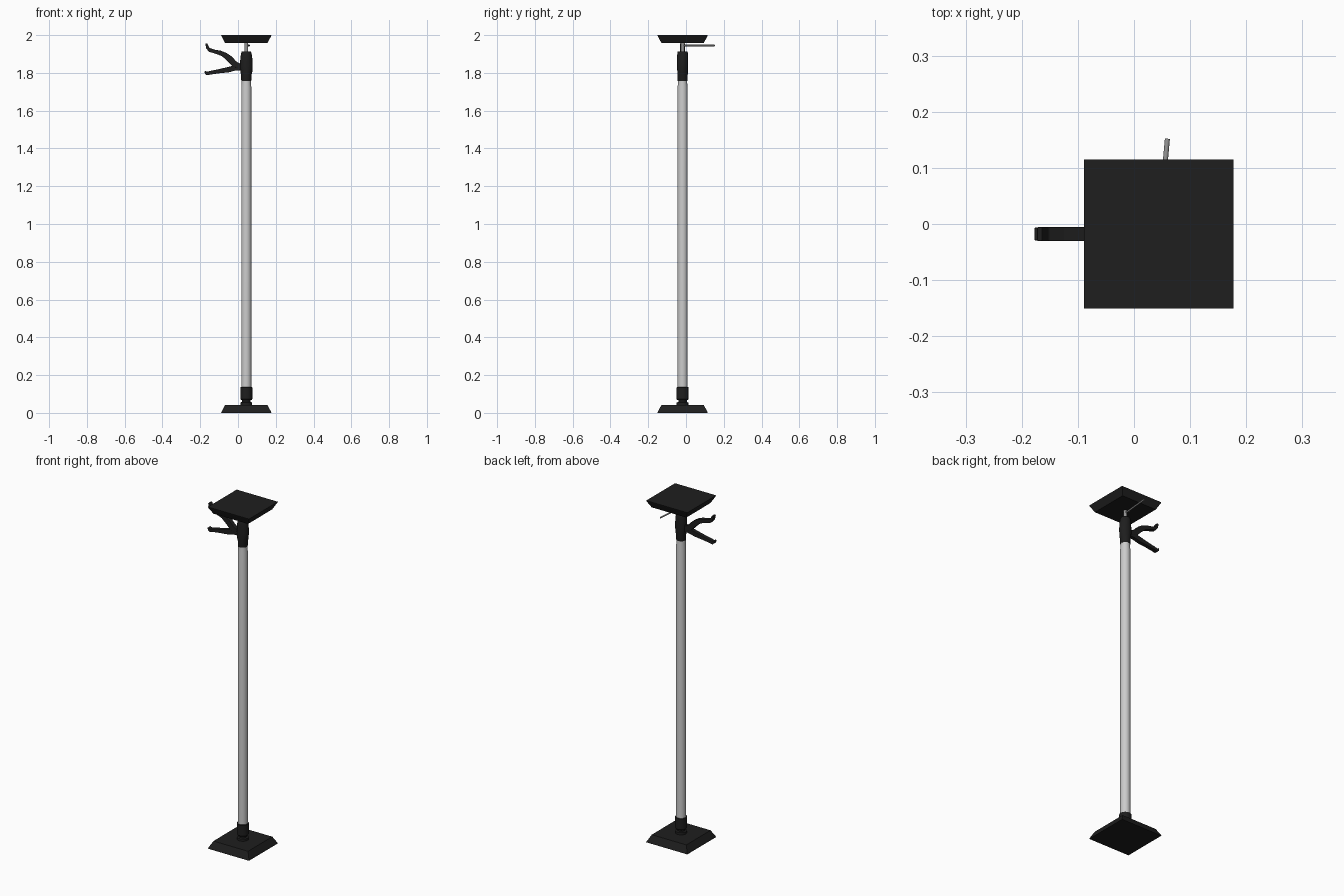
import bpy, bmesh, math
from mathutils import Vector

if "Cube" in bpy.data.objects:
    bpy.data.objects.remove(bpy.data.objects["Cube"])

CX, CY = 0.044, -0.018

black = bpy.data.materials.new("black_plastic")
black.diffuse_color = (0.013, 0.013, 0.013, 1)
black.use_nodes = True
black.node_tree.nodes["Principled BSDF"].inputs["Base Color"].default_value = black.diffuse_color
steel = bpy.data.materials.new("steel")
steel.diffuse_color = (0.3, 0.3, 0.3, 1)
steel.use_nodes = True
steel.node_tree.nodes["Principled BSDF"].inputs["Base Color"].default_value = steel.diffuse_color


def finish(name, bm, mat=None, smooth=False):
    bmesh.ops.recalc_face_normals(bm, faces=bm.faces)
    me = bpy.data.meshes.new(name)
    bm.to_mesh(me)
    bm.free()
    ob = bpy.data.objects.new(name, me)
    bpy.context.collection.objects.link(ob)
    if mat:
        me.materials.append(mat)
    if smooth:
        bpy.ops.object.select_all(action='DESELECT')
        ob.select_set(True)
        bpy.context.view_layer.objects.active = ob
        bpy.ops.object.shade_smooth_by_angle(angle=math.radians(35))
    return ob


def loft(name, rings, mat=None, smooth=False):
    """Skin a stack of equal-length point rings and cap both ends."""
    bm = bmesh.new()
    loops = [[bm.verts.new(p) for p in r] for r in rings]
    for a, b in zip(loops, loops[1:]):
        for i in range(len(a)):
            j = (i + 1) % len(a)
            bm.faces.new((a[i], a[j], b[j], b[i]))
    bm.faces.new(loops[0])
    bm.faces.new(loops[-1])
    return finish(name, bm, mat, smooth)


def turned(name, profile, mat=None, n=32):
    """Turned part on the pole axis; rows are (x radius, y radius, z)."""
    ring = [(math.cos(2 * math.pi * i / n), math.sin(2 * math.pi * i / n)) for i in range(n)]
    return loft(name, [[(CX + rx * c, CY + ry * s, z) for c, s in ring]
                       for rx, ry, z in profile], mat, True)


def plate(name, rows):
    corners = [(-1, -1), (1, -1), (1, 1), (-1, 1)]
    return loft(name, [[(CX + h * a, CY + h * b, z) for a, b in corners] for h, z in rows], black)


def lever(name, outline, half=0.0125):
    rings = [[(x, CY + s * half, z) for x, z in outline] for s in (-1, 1)]
    ob = loft(name, rings, black)
    bev = ob.modifiers.new("soft_edges", 'BEVEL')
    bev.width, bev.segments = 0.002, 2
    return ob


def rod(name, a, b, r, mat, n=12):
    a, b = Vector(a), Vector(b)
    q = (b - a).to_track_quat('Z', 'Y')
    ring = [q @ Vector((r * math.cos(2 * math.pi * i / n), r * math.sin(2 * math.pi * i / n), 0))
            for i in range(n)]
    return loft(name, [[p + v for v in ring] for p in (a, b)], mat, True)


# Foot and ceiling plates
plate("base_plate", [(0.133, 0), (0.131, 0.006), (0.112, 0.042)])
plate("top_plate", [(0.133, 2.0), (0.131, 1.994), (0.112, 1.958)])

# Swivel joint and bottom collar
turned("base_joint", [(r, r, z) for r, z in
       [(.031, .04), (.031, .055), (.022, .058), (.022, .07)]], black)
turned("bottom_collar", [(r, r, z) for r, z in
       [(.028, .068), (.032, .073), (.032, .135), (.027, .137)]], black)

# Main tube, slightly necked at the top
turned("pole", [(r, r, z) for r, z in
       [(.0265, .13), (.0265, 1.725), (.0245, 1.745), (.0245, 1.77)]])

# Clamp head
turned("clamp_head", [(.026, .026, 1.758), (.027, .027, 1.762), (.027, .027, 1.79),
                      (.031, .028, 1.80), (.034, .029, 1.84), (.031, .029, 1.885),
                      (.027, .028, 1.905), (.025, .026, 1.912)], black)

# Inner rod and cross bar
rod("inner_rod", (CX, CY, 1.90), (CX, CY, 1.965), 0.010, steel, 20)
rod("cross_bar", (CX, CY, 1.945), (0.0595, 0.152, 1.945), 0.0045, steel)

# Squeeze levers
lever("upper_lever", [(.03, 1.865), (.008, 1.85), (-.01, 1.862), (-.034, 1.887), (-.06, 1.905),
                      (-.09, 1.917), (-.125, 1.923), (-.152, 1.933), (-.164, 1.957),
                      (-.173, 1.954), (-.168, 1.93), (-.155, 1.912), (-.12, 1.902),
                      (-.085, 1.889), (-.055, 1.862), (-.03, 1.836), (.0, 1.825), (.03, 1.825)])
lever("lower_lever", [(.03, 1.852), (.0, 1.845), (-.05, 1.832), (-.10, 1.82), (-.145, 1.811),
                      (-.165, 1.806), (-.173, 1.811), (-.178, 1.807), (-.175, 1.795),
                      (-.165, 1.787), (-.148, 1.791), (-.10, 1.798), (-.05, 1.803),
                      (-.015, 1.812), (.03, 1.815)], 0.0115)
